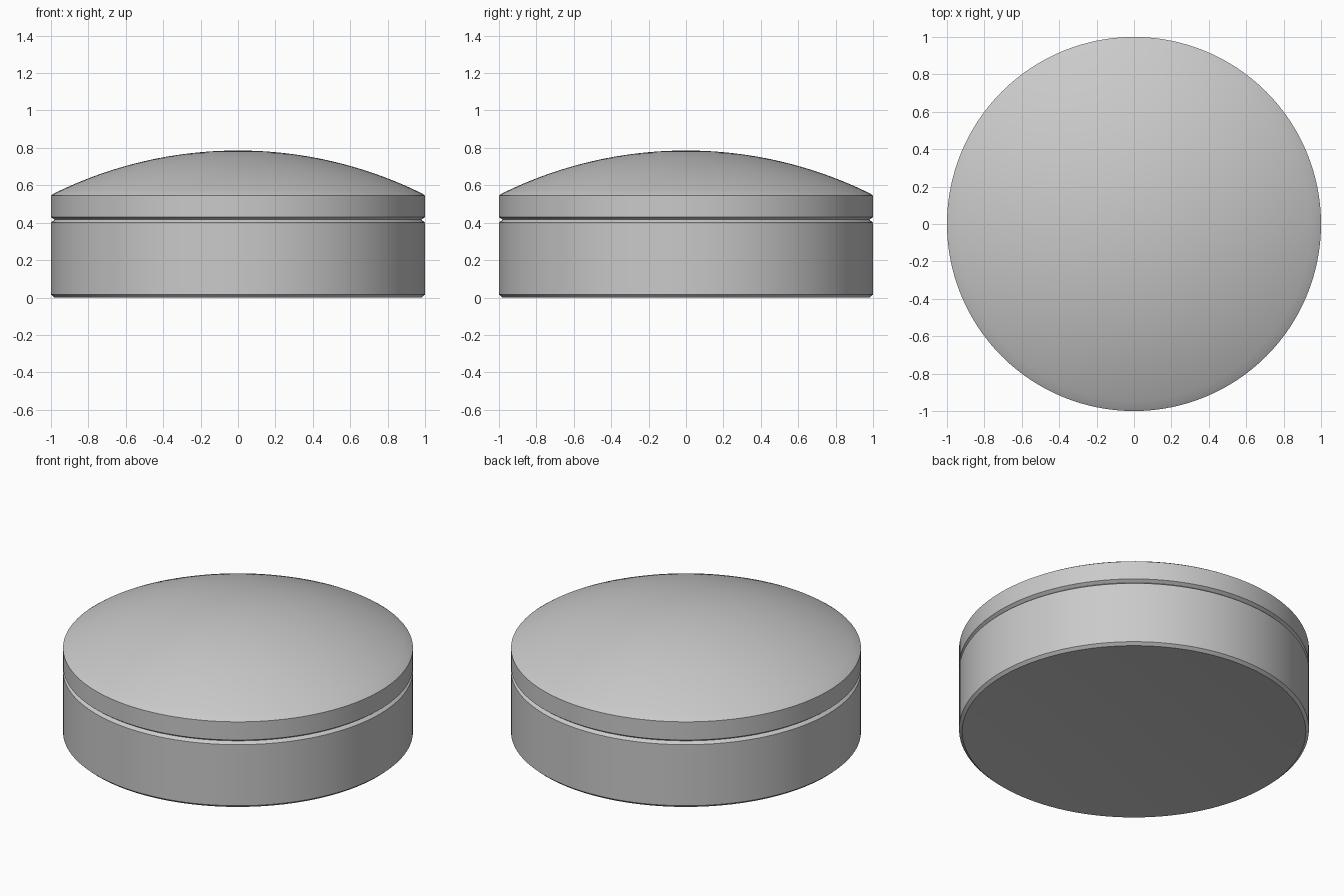
import bpy
import bmesh
import math

cube = bpy.data.objects.get("Cube")
if cube:
    bpy.data.objects.remove(cube, do_unlink=True)

# Single plain grey
grey = bpy.data.materials.new("plain_grey")
grey.use_nodes = True
colour = (0.59, 0.59, 0.59, 1.0)
grey.diffuse_color = colour
grey.node_tree.nodes["Principled BSDF"].inputs["Base Color"].default_value = colour

SEGMENTS = 128


def arc(rim_r, rim_z, centre_z, steps=24):
    """Circular arc from the rim to the axis, as (r, z) points."""
    rise = centre_z - rim_z
    radius = (rim_r ** 2 + rise ** 2) / (2 * rise)
    half_angle = math.asin(rim_r / radius)
    angles = [half_angle * (1 - i / steps) for i in range(steps + 1)]
    return [(radius * math.sin(a), centre_z - radius * (1 - math.cos(a)))
            for a in angles]


def lathe(name, profile):
    """Spin an (r, z) profile about z; a point at r = 0 closes that end."""
    bm = bmesh.new()
    verts = [bm.verts.new((r, 0, z)) for r, z in profile]
    edges = [bm.edges.new(pair) for pair in zip(verts, verts[1:])]
    bmesh.ops.spin(bm, geom=verts + edges, cent=(0, 0, 0), axis=(0, 0, 1),
                   angle=2 * math.pi, steps=SEGMENTS)
    bmesh.ops.remove_doubles(bm, verts=bm.verts, dist=1e-5)
    bmesh.ops.recalc_face_normals(bm, faces=bm.faces)
    mesh = bpy.data.meshes.new(name)
    bm.to_mesh(mesh)
    bm.free()
    mesh.materials.append(grey)
    obj = bpy.data.objects.new(name, mesh)
    bpy.context.collection.objects.link(obj)
    bpy.ops.object.select_all(action='DESELECT')
    bpy.context.view_layer.objects.active = obj
    obj.select_set(True)
    bpy.ops.object.shade_smooth_by_angle(angle=math.radians(15))


# Both shells meet at the bottom of the groove
groove = (0.98, 0.416)

# Round base with chamfered rims and a slightly dished underside
underside = arc(0.982, 0, 0.04, steps=12)
lathe("base", underside[::-1] + [(1, 0.016), (1, 0.401), groove])

# Lid: chamfered lower rim, short wall and shallow spherical dome
dome = arc(0.982, 0.557, 0.786)
lathe("domed_lid", [groove, (1, 0.430), (1, 0.545)] + dome)
